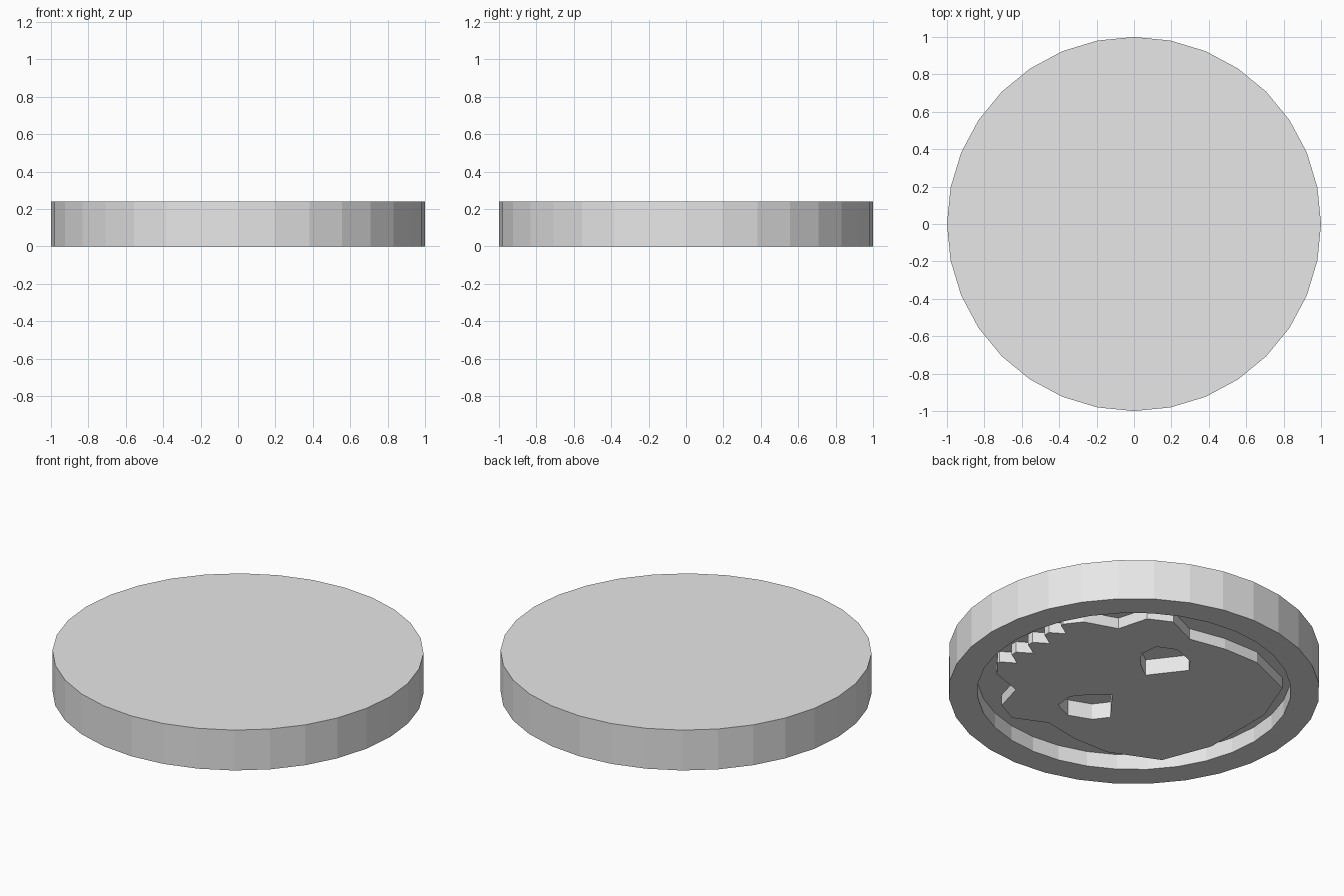
import bpy, bmesh, math

if "Cube" in bpy.data.objects:
    bpy.data.objects.remove(bpy.data.objects["Cube"], do_unlink=True)

grey = bpy.data.materials.new("light_grey")
grey.use_nodes = True
grey.diffuse_color = (0.8, 0.8, 0.8, 1)
for node in grey.node_tree.nodes:
    if node.type == "BSDF_PRINCIPLED":
        node.inputs["Base Color"].default_value = (0.8, 0.8, 0.8, 1)


def prism(name, outline, z0, z1):
    """Extrude a flat outline from z0 to z1."""
    bm = bmesh.new()
    face = bm.faces.new([bm.verts.new((x, y, z0)) for x, y in outline])
    new = bmesh.ops.extrude_face_region(bm, geom=[face])["geom"]
    for v in new:
        if isinstance(v, bmesh.types.BMVert):
            v.co.z = z1
    bmesh.ops.recalc_face_normals(bm, faces=bm.faces[:])
    mesh = bpy.data.meshes.new(name)
    bm.to_mesh(mesh)
    bm.free()
    mesh.materials.append(grey)
    obj = bpy.data.objects.new(name, mesh)
    bpy.context.collection.objects.link(obj)
    return obj


def cut(obj, cutter):
    """Subtract a cutter and keep the result."""
    mod = obj.modifiers.new("cut", "BOOLEAN")
    mod.operation = "DIFFERENCE"
    mod.solver = "EXACT"
    mod.object = cutter
    bpy.context.view_layer.objects.active = obj
    bpy.ops.object.modifier_apply(modifier=mod.name)


def circle(r, n=32):
    return [(r * math.cos(math.tau * i / n), r * math.sin(math.tau * i / n))
            for i in range(n)]


def on_disc(points, side=1):
    """Turn (sideways, upwards) drawing points to the disc's axes; up is -x."""
    return [(-t, side * s) for s, t in points]


FLOOR, FACE, EYE_TOP = 0.09, 0.025, 0.12

# Disc with a round recess in its underside
disc = prism("disc", circle(1.0), 0, 0.24)
recess = prism("recess_cutter", circle(0.845), -0.1, FLOOR)
cut(disc, recess)

# Skull relief: half outline from jaw to crown, mirrored, with notched teeth
half = [(0.275, -0.73), (0.365, -0.66), (0.43, -0.47), (0.61, -0.42),
        (0.675, -0.29), (0.59, -0.105), (0.63, 0.11), (0.63, 0.335),
        (0.505, 0.62), (0.22, 0.73)]
teeth = []
for i in range(4):
    mid = -0.206 + 0.1375 * i
    teeth += [(mid - 0.05, -0.73), (mid, -0.65), (mid + 0.05, -0.73)]
outline = half + [(-s, t) for s, t in reversed(half)] + teeth
skull = prism("skull_relief", on_disc(outline), FACE, FLOOR + 0.005)

# Slanted eye sockets, cut through the relief and into the disc
eye = [(0.14, -0.035), (0.33, 0.11), (0.41, 0.05), (0.46, -0.08),
       (0.41, -0.19), (0.30, -0.20), (0.20, -0.12)]
sockets = [prism("socket_cutter", on_disc(eye, side), -0.1, EYE_TOP)
           for side in (1, -1)]
for socket in sockets:
    cut(skull, socket)
    cut(disc, socket)

for helper in [recess] + sockets:
    bpy.data.objects.remove(helper, do_unlink=True)
